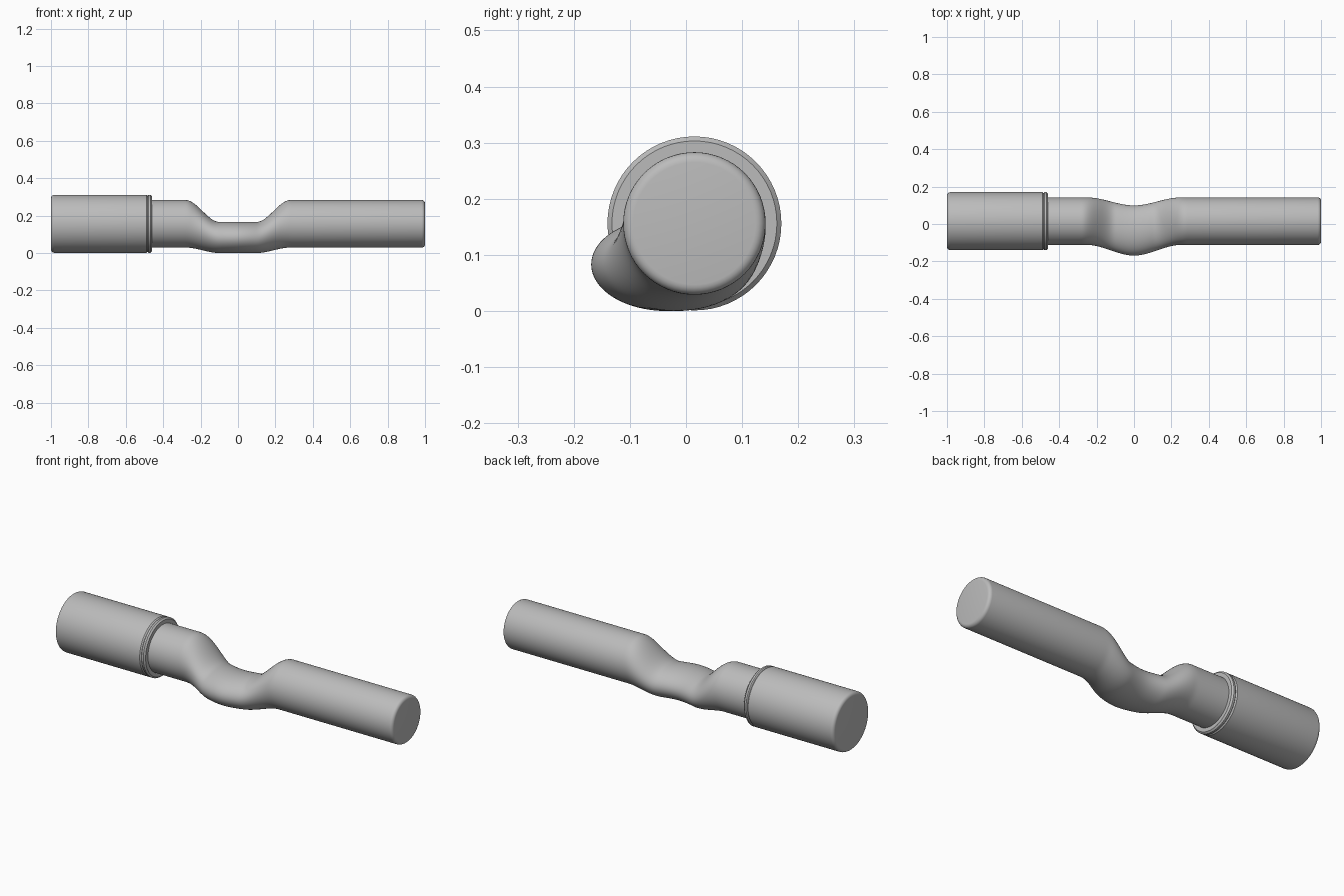
import bpy, bmesh, math

if "Cube" in bpy.data.objects:
    bpy.data.objects.remove(bpy.data.objects["Cube"], do_unlink=True)

SIDES = 64
AXIS_Y, AXIS_Z = 0.015, 0.156

grey = bpy.data.materials.new("plain grey")
grey.use_nodes = True
colour = (0.5, 0.5, 0.5, 1)
grey.diffuse_color = colour
grey.node_tree.nodes["Principled BSDF"].inputs["Base Color"].default_value = colour


def smooth(t):
    t = max(0, min(1, t))
    return t * t * (3 - 2 * t)


def loft(name, sections):
    """Skin a capped tube through (x, y, z, half_width, half_height) ellipses."""
    bm = bmesh.new()
    rings = []
    for x, y, z, ry, rz in sections:
        angles = [2 * math.pi * i / SIDES for i in range(SIDES)]
        rings.append([bm.verts.new((x, y + ry * math.cos(a), z + rz * math.sin(a)))
                      for a in angles])
    for a, b in zip(rings, rings[1:]):
        for i in range(SIDES):
            j = (i + 1) % SIDES
            bm.faces.new((a[i], a[j], b[j], b[i]))
    bm.faces.new(rings[0])
    bm.faces.new(rings[-1])
    bmesh.ops.recalc_face_normals(bm, faces=bm.faces)
    mesh = bpy.data.meshes.new(name)
    bm.to_mesh(mesh)
    bm.free()
    mesh.materials.append(grey)
    obj = bpy.data.objects.new(name, mesh)
    bpy.context.collection.objects.link(obj)
    bpy.ops.object.select_all(action='DESELECT')
    obj.select_set(True)
    bpy.context.view_layer.objects.active = obj
    bpy.ops.object.shade_smooth_by_angle(angle=math.radians(35))
    return obj


def round_section(x, r):
    return (x, AXIS_Y, AXIS_Z, r, r)


def rounded_end(x, r, bevel, direction, steps=5):
    """Circles that round an end over towards its flat cap."""
    out = []
    for i in range(steps + 1):
        a = math.pi / 2 * i / steps
        out.append(round_section(x - direction * bevel * (1 - math.sin(a)),
                                 r - bevel * (1 - math.cos(a))))
    return out


# Shaft: round bar, flattened and bowed forward in the middle
R = 0.127
shaft = [round_section(-0.5, R)]
for i in range(61):
    x = -0.3 + 0.01 * i
    drop = smooth((0.28 - abs(x)) / 0.18)
    bow = smooth((0.25 - abs(x)) / 0.25)
    top = AXIS_Z + R - (AXIS_Z + R - 0.166) * drop
    bottom = (AXIS_Z - R) * (1 - drop)
    shaft.append((x, AXIS_Y - 0.05 * bow, (top + bottom) / 2,
                  R + 0.007 * bow, (top - bottom) / 2))
shaft += rounded_end(1.0, R, 0.018, 1)
loft("shaft", shaft)

# Sleeve: thicker cylinder on the right end
G = 0.155
sleeve = rounded_end(-1.0, G, 0.018, -1)[::-1]
sleeve += [round_section(x, r) for x, r in
           ((-0.49, G), (-0.482, G - 0.006))]
loft("sleeve", sleeve)

# Collar: thin chamfered ring closing the sleeve
loft("collar", [round_section(x, r) for x, r in
                ((-0.484, G - 0.006), (-0.478, G), (-0.468, G), (-0.46, G - 0.008))])
